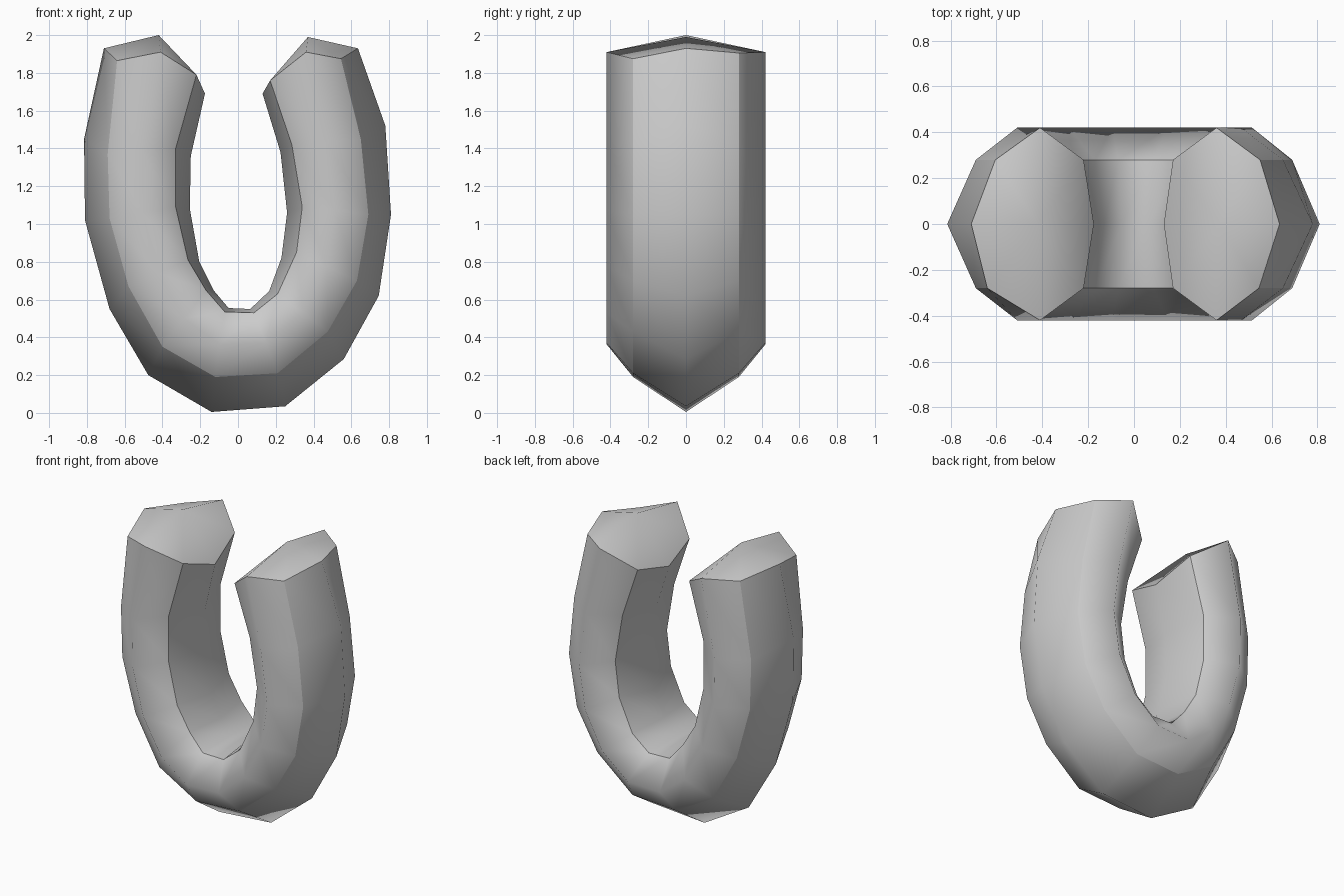
import bpy
import bmesh

old = bpy.data.objects.get("Cube")
if old:
    bpy.data.objects.remove(old, do_unlink=True)

# Long edges of the tube as (x, z), from the -x tip round the bend to the +x tip
OUTER_RIDGE = [(-.71, 1.93), (-.815, 1.45), (-.81, 1.02), (-.68, .55), (-.475, .20), (-.14, .005),
               (.25, .035), (.56, .285), (.745, .62), (.81, 1.05), (.78, 1.52), (.635, 1.93)]
OUTER_SIDE = [(-.64, 1.865), (-.69, 1.37), (-.68, 1.03), (-.58, .67), (-.40, .35), (-.12, .19),
              (.21, .21), (.475, .43), (.63, .70), (.69, 1.05), (.65, 1.45), (.545, 1.875)]
INNER_SIDE = [(-.22, 1.79), (-.33, 1.40), (-.33, 1.09), (-.265, .81), (-.17, .65), (-.07, .535),
              (.085, .53), (.21, .63), (.31, .85), (.34, 1.09), (.285, 1.42), (.17, 1.76)]
INNER_RIDGE = [(-.175, 1.69), (-.25, 1.36), (-.255, 1.08), (-.205, .80), (-.13, .65), (-.05, .555),
               (.065, .55), (.165, .645), (.23, .82), (.26, 1.06), (.225, 1.38), (.13, 1.69)]
SIDE_Y, WIDE_Y = .28, .42
CREASED = (1, 3, 5, 7)          # corners of the cross-section that stay sharp

# The widest line runs midway between the side edges, raised at the tips
WIDE = [((a[0] + b[0]) / 2, (a[1] + b[1]) / 2) for a, b in zip(OUTER_SIDE, INNER_SIDE)]
WIDE[0], WIDE[-1] = (-.41, 1.91), (.36, 1.91)

RAILS = [(OUTER_RIDGE, 0), (OUTER_SIDE, -SIDE_Y), (WIDE, -WIDE_Y), (INNER_SIDE, -SIDE_Y),
         (INNER_RIDGE, 0), (INNER_SIDE, SIDE_Y), (WIDE, WIDE_Y), (OUTER_SIDE, SIDE_Y)]

# Loft the eight-sided cross-sections along the bend
bm = bmesh.new()
rings = [[bm.verts.new((rail[i][0], y, rail[i][1])) for rail, y in RAILS]
         for i in range(len(OUTER_RIDGE))]
rings[0][7].co = (-.605, SIDE_Y, 1.89)      # slightly uneven rims
rings[-1][7].co = (.55, SIDE_Y, 1.905)
for a, b in zip(rings, rings[1:]):
    for k in range(8):
        n = (k + 1) % 8
        bm.faces.new((a[k], a[n], b[n], b[k]))
    for k in CREASED:
        bm.edges.get((a[k], b[k])).smooth = False

# Peaked caps on both tips
for ring, peak in ((rings[0], (-.42, 0, 2.0)), (rings[-1], (.37, 0, 1.99))):
    top = bm.verts.new(peak)
    for k in range(8):
        n = (k + 1) % 8
        bm.faces.new((ring[k], ring[n], top))
        bm.edges.get((ring[k], ring[n])).smooth = False

for f in bm.faces:
    f.smooth = True
bmesh.ops.recalc_face_normals(bm, faces=bm.faces)

mesh = bpy.data.meshes.new("curved_tube")
bm.to_mesh(mesh)
bm.free()
tube = bpy.data.objects.new("curved_tube", mesh)
bpy.context.collection.objects.link(tube)

# Plain grey
grey = bpy.data.materials.new("grey")
grey.use_nodes = True
grey.diffuse_color = (.6, .6, .6, 1)
grey.node_tree.nodes["Principled BSDF"].inputs["Base Color"].default_value = (.6, .6, .6, 1)
mesh.materials.append(grey)
